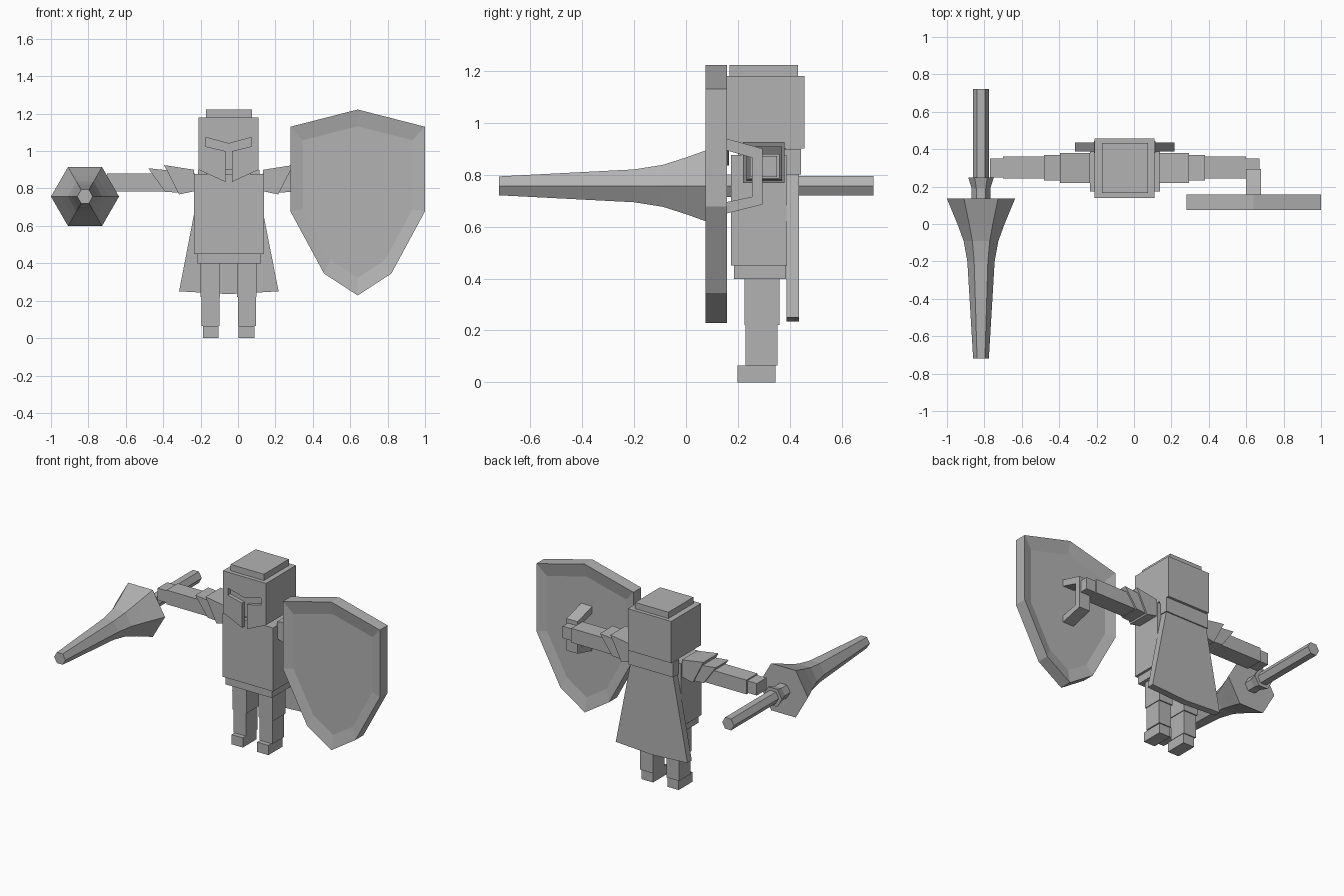
import bpy, bmesh, math
from mathutils import Vector

if "Cube" in bpy.data.objects:
    bpy.data.objects.remove(bpy.data.objects["Cube"])

CX = -0.05  # symmetry line of the figure

grey = bpy.data.materials.new("grey")
grey.diffuse_color = (0.45, 0.45, 0.45, 1)
grey.use_nodes = True
grey.node_tree.nodes["Principled BSDF"].inputs["Base Color"].default_value = grey.diffuse_color


def finish(name, bm):
    bmesh.ops.recalc_face_normals(bm, faces=bm.faces)
    me = bpy.data.meshes.new(name)
    bm.to_mesh(me)
    bm.free()
    me.materials.append(grey)
    ob = bpy.data.objects.new(name, me)
    bpy.context.collection.objects.link(ob)
    return ob


def loft(name, rings):
    """Skin a list of equal-length closed rings and cap both ends."""
    bm = bmesh.new()
    vs = [[bm.verts.new(p) for p in r] for r in rings]
    n = len(vs[0])
    for a, b in zip(vs, vs[1:]):
        for i in range(n):
            j = (i + 1) % n
            bm.faces.new((a[i], a[j], b[j], b[i]))
    bm.faces.new(vs[0])
    bm.faces.new(vs[-1])
    return finish(name, bm)


def prism(name, pts, y0, y1):
    """Extrude an x-z outline along y."""
    return loft(name, [[(x, y, z) for x, z in pts] for y in (y0, y1)])


def box(name, x0, x1, y0, y1, z0, z1):
    return prism(name, [(x0, z0), (x1, z0), (x1, z1), (x0, z1)], y0, y1)


# Helmet: block, face plate with a T-shaped slit, raised crown
box("helmet", -0.21, 0.11, 0.165, 0.457, 0.90, 1.18)
half = [(0.16, 1.18), (0.16, 0.90), (0.018, 0.835), (0.018, 1.0),
        (0.123, 1.025), (0.123, 1.073), (0, 1.04)]
plate = [(CX + x, z) for x, z in half] + [(CX - x, z) for x, z in half[-2::-1]]
prism("face_plate", plate, 0.14, 0.165)
box("helmet_crown", -0.172, 0.075, 0.167, 0.432, 1.18, 1.222)

# Torso and skirt
box("torso", -0.235, 0.138, 0.173, 0.388, 0.45, 0.876)
box("skirt", -0.22, 0.122, 0.184, 0.386, 0.398, 0.45)
box("neck", -0.17, 0.07, 0.2, 0.385, 0.87, 0.905)

# Cape with collar
box("collar", -0.215, 0.115, 0.38, 0.443, 0.80, 0.898)
prism("cape", [(-0.195, 0.87), (0.095, 0.87), (0.217, 0.25),
               (CX, 0.235), (-0.315, 0.25)], 0.388, 0.435)

for side, s in (("left", 1), ("right", -1)):
    def sbox(part, a, b, *rest):
        xs = sorted((CX + s * a, CX + s * b))
        box(side + "_" + part, *xs, *rest)

    def sprism(part, pts, y0, y1):
        prism(side + "_" + part, [(CX + s * x, z) for x, z in pts], y0, y1)

    # Leg and foot
    sbox("thigh", 0.045, 0.15, 0.225, 0.36, 0.22, 0.40)
    sbox("shin", 0.05, 0.145, 0.23, 0.352, 0.065, 0.225)
    sbox("foot", 0.053, 0.137, 0.198, 0.345, 0, 0.065)

    # Arm, hand and layered shoulder plates with slanted ends
    sbox("arm", 0.18, 0.65, 0.242, 0.36, 0.785, 0.88)
    sbox("hand", 0.65, 0.72, 0.248, 0.35, 0.792, 0.872)
    sprism("shoulder_plate", [(0.185, 0.90), (0.345, 0.925),
                              (0.265, 0.768), (0.185, 0.785)], 0.22, 0.38)
    sprism("upper_arm_plate", [(0.26, 0.89), (0.43, 0.908),
                               (0.34, 0.782), (0.26, 0.777)], 0.233, 0.37)

# Shield: outline with shallow dished faces front and back
outline = [(0.28, 1.13), (0.64, 1.222), (1.0, 1.13), (1.0, 0.678),
           (0.82, 0.345), (0.64, 0.228), (0.46, 0.345), (0.28, 0.678)]


def shield_ring(y, k):
    return [(0.64 + (x - 0.64) * k, y, 0.74 + (z - 0.74) * k) for x, z in outline]


loft("shield", [shield_ring(0.093, 0.815), shield_ring(0.075, 1),
                shield_ring(0.158, 1), shield_ring(0.14, 0.815)])

# Shield grip: C-shaped bracket in the y-z plane
grip = [(0.135, 0.945), (0.295, 0.90), (0.295, 0.685), (0.135, 0.645),
        (0.135, 0.69), (0.255, 0.715), (0.255, 0.865), (0.135, 0.90)]
loft("shield_grip", [[(x, y, z) for y, z in grip] for x in (0.598, 0.68)])


# Lance: hexagonal turned parts along y
def turned(name, profile):
    loft(name, [[(-0.818 + r * math.cos(i * math.pi / 3), y,
                  0.757 + r * math.sin(i * math.pi / 3)) for i in range(6)]
                for y, r in profile])


turned("lance_cone", [(-0.72, 0.042), (-0.2, 0.073), (-0.09, 0.093),
                      (0.0, 0.126), (0.135, 0.182)])
turned("lance_shaft", [(0.13, 0.044), (0.722, 0.044)])
turned("lance_collar", [(0.13, 0.05), (0.19, 0.05), (0.248, 0.068)])
